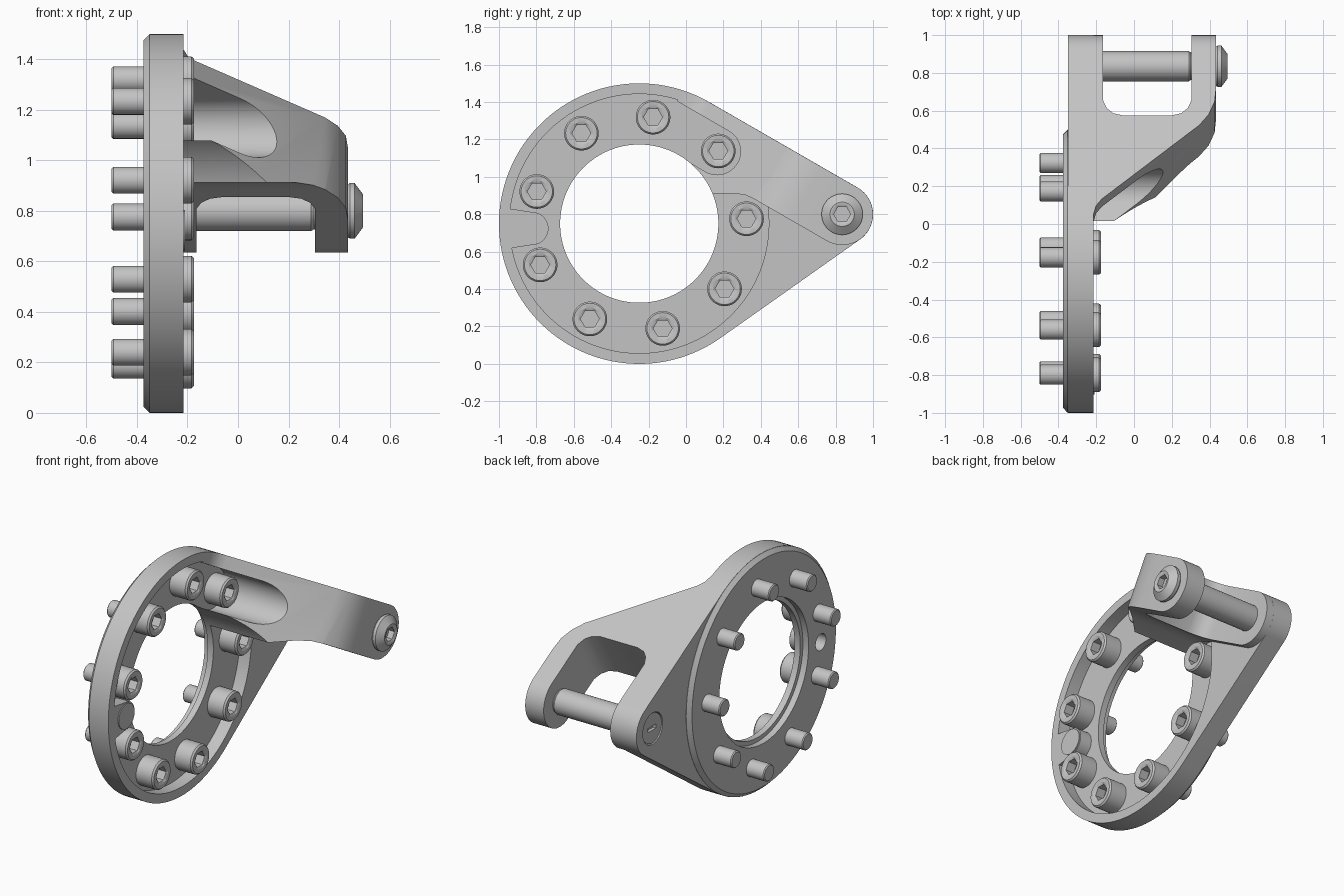
import bpy, bmesh
from math import sin, cos, pi, radians
from mathutils import Vector

cube = bpy.data.objects.get("Cube")
if cube:
    bpy.data.objects.remove(cube)

metal = bpy.data.materials.new("grey metal")
metal.use_nodes = True
GREY = (0.55, 0.55, 0.55, 1)
metal.diffuse_color = GREY
metal.node_tree.nodes["Principled BSDF"].inputs["Base Color"].default_value = GREY

RING = (-0.25, 0.75)     # ring centre in y, z
TIP = (0.835, 0.80)      # clevis pin centre in y, z
TILT = radians(30)       # downward slope of the arm
FLOOR, FACE = -0.295, -0.215


def finish(name, bm):
    bmesh.ops.recalc_face_normals(bm, faces=bm.faces)
    mesh = bpy.data.meshes.new(name)
    bm.to_mesh(mesh)
    bm.free()
    mesh.materials.append(metal)
    ob = bpy.data.objects.new(name, mesh)
    bpy.context.collection.objects.link(ob)
    return ob


def along_x(u, v, h):
    return Vector((h, u, v))


def arm_yz(s, t):
    # arm coordinates: s runs along the slope, t across it
    return (TIP[0] + s * cos(TILT) + t * sin(TILT),
            TIP[1] - s * sin(TILT) + t * cos(TILT))


def across_arm(x, s, t):
    return Vector((x, *arm_yz(s, t)))


def prism(name, pts, lo, hi, place=along_x):
    bm = bmesh.new()
    a = [bm.verts.new(place(u, v, lo)) for u, v in pts]
    b = [bm.verts.new(place(u, v, hi)) for u, v in pts]
    bm.faces.new(a)
    bm.faces.new(b[::-1])
    n = len(pts)
    for i in range(n):
        j = (i + 1) % n
        bm.faces.new((a[i], a[j], b[j], b[i]))
    return finish(name, bm)


def arc(centre, r, start, end, n):
    angles = [radians(start + (end - start) * i / n) for i in range(n + 1)]
    return [(centre[0] + r * cos(a), centre[1] + r * sin(a)) for a in angles]


def lathe(name, profile, centre, segs=48):
    # profile of (x, radius) pairs; a third entry makes that ring a hexagon
    bm = bmesh.new()
    rings = []
    for x, r, *hexagon in profile:
        ring = []
        for i in range(segs):
            a = 2 * pi * i / segs
            k = cos(pi / 6) / cos(a % (pi / 3) - pi / 6) if hexagon else 1
            ring.append(bm.verts.new((x, centre[0] + r * k * cos(a),
                                      centre[1] + r * k * sin(a))))
        rings.append(ring)
    for p, q in zip(rings, rings[1:]):
        for i in range(segs):
            j = (i + 1) % segs
            bm.faces.new((p[i], p[j], q[j], q[i]))
    bm.faces.new(rings[0])
    bm.faces.new(rings[-1][::-1])
    return finish(name, bm)


def combine(target, tool, op):
    mod = target.modifiers.new(op, 'BOOLEAN')
    mod.operation, mod.object, mod.solver = op, tool, 'EXACT'
    bpy.context.view_layer.objects.active = target
    bpy.ops.object.modifier_apply(modifier=mod.name)
    bpy.data.objects.remove(tool)


def smooth(ob):
    bpy.ops.object.select_all(action='DESELECT')
    ob.select_set(True)
    bpy.context.view_layer.objects.active = ob
    bpy.ops.object.shade_smooth_by_angle(angle=radians(28))


def around(angle, r=0.574):
    return (RING[0] + r * cos(radians(angle)), RING[1] + r * sin(radians(angle)))


# Teardrop plate with a raised, chamfered disc on its back
bracket = prism("bracket", arc(RING, 0.75, 60, 305.2, 80)
                + arc(TIP, 0.165, -54.8, 60, 30), -0.35, FACE)
combine(bracket, lathe("back_disc", [(-0.375, 0.725), (-0.351, 0.749),
                                     (-0.3, 0.745)], RING, 120), 'UNION')

# Bolt pocket, leaving the arm footing and the dowel boss standing
pocket = prism("pocket", arc(RING, 0.693, 0, 357, 119), FLOOR, 0)
footing = [(-0.045, 0.912), (1, 0.912), (1, 2), (-0.045, 2)]
combine(pocket, prism("footing", footing, -0.4, 0.1), 'DIFFERENCE')
dowel = around(182.6)
boss = arc(dowel, 0.088, -90, 90, 20)
boss += [(-1.1, dowel[1] + 0.13), (-1.1, dowel[1] - 0.13)]
combine(pocket, prism("boss", boss, -0.4, 0.1), 'DIFFERENCE')
combine(bracket, pocket, 'DIFFERENCE')

# Forked arm: bent profile trimmed by its side outline
fork = [(-0.25, 0.3), (-0.165, 0.3),
        (-0.165, -0.30), (-0.145, -0.35), (-0.11, -0.382), (-0.06, -0.395),
        (0.20, -0.395), (0.25, -0.382), (0.285, -0.35), (0.305, -0.30),
        (0.305, 0.3), (0.435, 0.3),
        (0.435, -0.22), (0.427, -0.31), (0.395, -0.39), (0.345, -0.455),
        (-0.17, -0.905), (-0.2, -0.945), (-0.215, -1.0), (-0.25, -1.02)]
arm = prism("arm", fork, -0.5, 0.4, across_arm)
outline = [(-0.03, 0.912)] + arc(RING, 0.7495, 73, 60, 6)
outline += arc(TIP, 0.1645, 60, -120, 40)
outline += [(0.36, 0.884), (0.32, 0.902), (0.26, 0.912)]
combine(arm, prism("arm_outline", outline, -0.6, 0.6), 'INTERSECT')
combine(bracket, arm, 'UNION')

# Scooped bolt access slot through the arm
slot = arc((-0.747, -0.043), 0.125, -90, 90, 24) + [(-1.065, 0.082), (-1.065, -0.168)]
combine(bracket, prism("slot", [arm_yz(s, t) for s, t in slot], FLOOR, 0.7),
        'DIFFERENCE')

# Central bore, dowel hole and pin recess
bore = [(-0.45, 0.45), (-0.335, 0.45), (-0.335, 0.423), (0.7, 0.423)]
combine(bracket, lathe("bore", bore, RING, 120), 'DIFFERENCE')
combine(bracket, lathe("dowel_hole", [(-0.5, 0.052), (-0.26, 0.052)], dowel),
        'DIFFERENCE')
combine(bracket, lathe("pin_recess", [(-0.5, 0.1), (-0.31, 0.1)], TIP), 'DIFFERENCE')
smooth(bracket)

# Dowel cap
smooth(lathe("dowel_cap", [(-0.24, 0.08), (-0.209, 0.08)], dowel))

# Nine socket head bolts
bolt_profile = [(-0.5, 0.047), (-0.494, 0.053), (FLOOR, 0.053), (FLOOR, 0.0925),
                (-0.185, 0.0925), (-0.175, 0.084), (-0.175, 0.06),
                (-0.183, 0.05, True), (-0.24, 0.05, True)]
for i in range(9):
    smooth(lathe(f"bolt_{i + 1}", bolt_profile, around(2.6 + 40 * i)))

# Clevis pin with a button head and a slotted end
pin = lathe("clevis_pin", [(-0.345, 0.095), (-0.3, 0.095), (-0.3, 0.08),
                           (0.29, 0.08), (0.3, 0.073), (0.43, 0.073),
                           (0.43, 0.1), (0.443, 0.11), (0.462, 0.11),
                           (0.495, 0.065), (0.495, 0.055),
                           (0.488, 0.045, True), (0.45, 0.045, True)], TIP)
y, z = TIP
key = [(y - 0.04, z - 0.013), (y + 0.04, z - 0.013),
       (y + 0.04, z + 0.013), (y - 0.04, z + 0.013)]
combine(pin, prism("pin_slot", key, -0.4, -0.325), 'DIFFERENCE')
smooth(pin)
